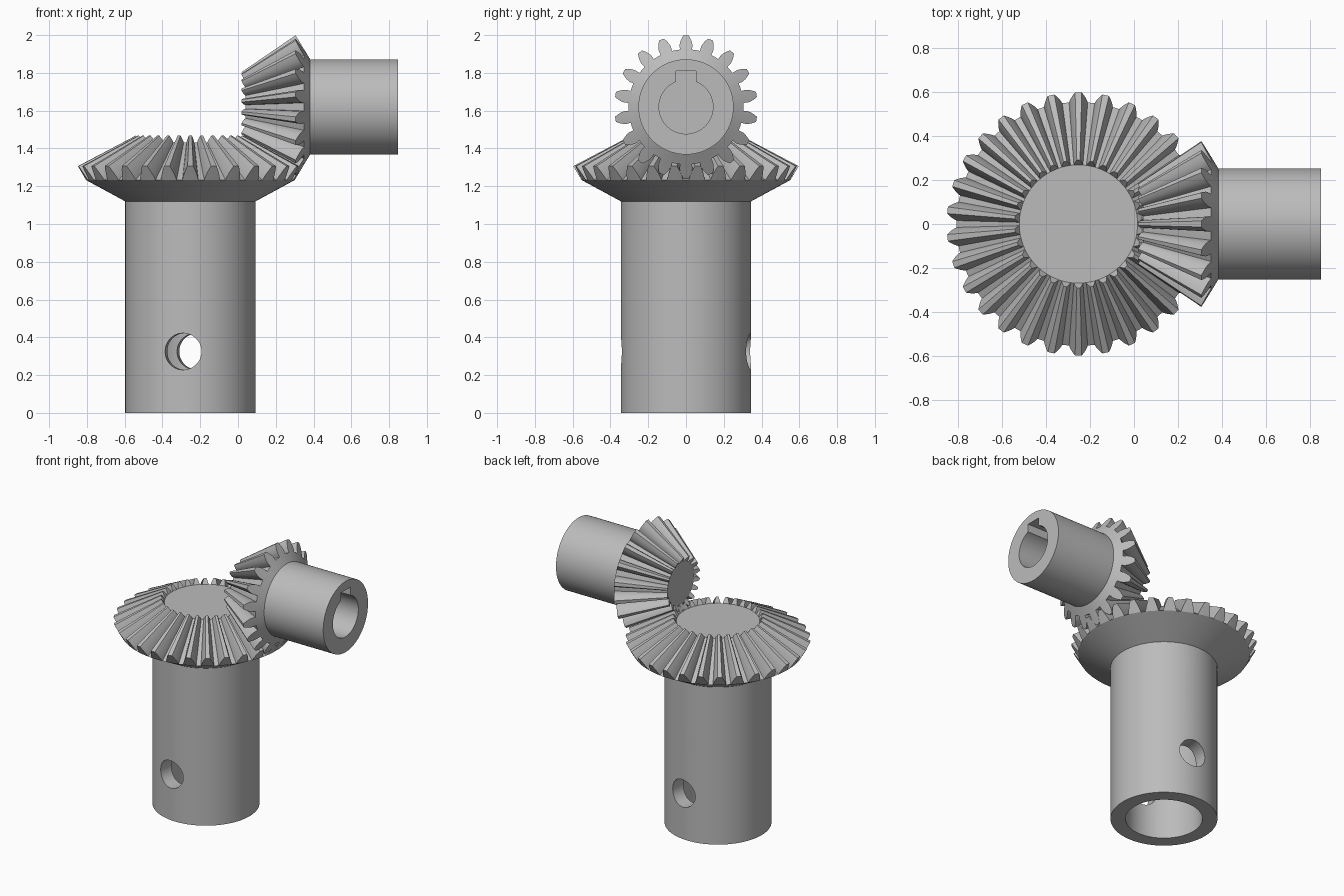
import bpy, bmesh, math
from mathutils import Matrix

if "Cube" in bpy.data.objects:
    bpy.data.objects.remove(bpy.data.objects["Cube"], do_unlink=True)

# One plain grey metal
steel = bpy.data.materials.new("grey_steel")
steel.use_nodes = True
grey = (0.5, 0.5, 0.5, 1)
steel.diffuse_color = grey
steel.node_tree.nodes["Principled BSDF"].inputs["Base Color"].default_value = grey

CONE = 0.673                      # outer cone distance
INNER = 0.4855                    # inner end of teeth as a fraction of it
TEETH_BIG, TEETH_SMALL = 30, 18
PRESSURE = math.radians(20)


def add_object(name, bm, matrix):
    mesh = bpy.data.meshes.new(name)
    bmesh.ops.recalc_face_normals(bm, faces=bm.faces)
    bm.to_mesh(mesh)
    bm.free()
    mesh.materials.append(steel)
    obj = bpy.data.objects.new(name, mesh)
    obj.matrix_world = matrix
    bpy.context.collection.objects.link(obj)
    return obj


def smooth(obj):
    bpy.ops.object.select_all(action="DESELECT")
    obj.select_set(True)
    bpy.context.view_layer.objects.active = obj
    bpy.ops.object.shade_smooth_by_angle(angle=math.radians(28))


def involute(a):
    return math.tan(a) - a


def bevel_gear(name, teeth, mate, hub_radius, hub_drop, phase, matrix):
    """Straight bevel gear, cone apex at the origin, opening towards -z."""
    cone = math.atan2(teeth, mate)
    sin, cos = math.sin(cone), math.cos(cone)
    module = 2 * CONE * sin / teeth
    virtual = teeth / cos
    pitch = virtual * module / 2
    base = pitch * math.cos(PRESSURE)

    def station(h):
        # radius and drop on the back cone at height h above the pitch line
        return CONE * sin + h * cos, CONE * cos - h * sin

    def half_angle(h):
        r = pitch + h
        a = math.acos(min(1, base / r))
        spread = math.pi / (2 * virtual) + involute(PRESSURE) - involute(a)
        return spread * r / station(h)[0]

    root = -1.25 * module
    heights = [module * k for k in (-1.25, -0.9, -0.5, 0, 0.4, 0.75, 1)]
    tooth = [(h, -half_angle(h)) for h in heights]
    tooth += [(h, -a) for h, a in reversed(tooth)]
    step = 2 * math.pi / teeth
    tooth.append((root, step / 2))          # middle of the gap
    outline = [(h, a + phase + i * step) for i in range(teeth) for h, a in tooth]

    bm = bmesh.new()

    def ring(place):
        verts = []
        for h, a in outline:
            r, drop = place(h)
            verts.append(bm.verts.new((r * math.cos(a), r * math.sin(a), -drop)))
        return verts

    def inner(h):
        r, drop = station(h)
        return r * INNER, drop * INNER

    rings = [ring(lambda h: inner(root)), ring(inner), ring(station),
             ring(lambda h: station(root)), ring(lambda h: (hub_radius, hub_drop))]
    n = len(outline)
    for a, b in zip(rings, rings[1:]):
        for i in range(n):
            j = (i + 1) % n
            bm.faces.new((a[i], a[j], b[j], b[i]))
    bm.faces.new(rings[0])
    bm.faces.new(rings[-1])
    bmesh.ops.remove_doubles(bm, verts=bm.verts, dist=1e-5)
    obj = add_object(name, bm, matrix)
    smooth(obj)
    return obj


def cylinder(name, radius, length, matrix):
    bm = bmesh.new()
    bmesh.ops.create_cone(bm, cap_ends=True, segments=96, radius1=radius,
                          radius2=radius, depth=length)
    return add_object(name, bm, matrix)


def box(name, size, matrix):
    bm = bmesh.new()
    bmesh.ops.create_cube(bm, size=1)
    bmesh.ops.scale(bm, vec=size, verts=bm.verts)
    return add_object(name, bm, matrix)


def cut(target, cutters):
    bpy.context.view_layer.objects.active = target
    for cutter in cutters:
        cutter.hide_render = True
        mod = target.modifiers.new("cut", "BOOLEAN")
        mod.operation = "DIFFERENCE"
        mod.solver = "EXACT"
        mod.object = cutter
        bpy.ops.object.modifier_apply(modifier=mod.name)
        bpy.data.objects.remove(cutter, do_unlink=True)
    smooth(target)


move = Matrix.Translation
AXIS_X, AXIS_Z = -0.252, 1.62
apex = move((AXIS_X, 0, AXIS_Z))
sideways = apex @ Matrix.Rotation(-math.pi / 2, 4, "Y")

# Large gear on the upright shaft, small gear on the level one
SHAFT_TOP = 1.12
HUB_START, HUB_END = 0.634, 1.099        # distances from the apex
bevel_gear("large_gear", TEETH_BIG, TEETH_SMALL, 0.345, AXIS_Z - SHAFT_TOP,
           math.pi / 2, apex)
bevel_gear("small_gear", TEETH_SMALL, TEETH_BIG, 0.252, HUB_START, 0, sideways)

# Upright hollow shaft with a slanted cross-pin hole
shaft = cylinder("upright_shaft", 0.345, SHAFT_TOP, move((AXIS_X, 0, SHAFT_TOP / 2)))
bore = cylinder("shaft_bore", 0.248, 2, move((AXIS_X, 0, 0.5)))
pin = cylinder("pin_hole", 0.097, 1, move((AXIS_X, 0, 0.325))
               @ Matrix.Rotation(math.radians(-6.5), 4, "Z")
               @ Matrix.Rotation(math.pi / 2, 4, "X"))
cut(shaft, [bore, pin])

# Level hub with a keyed bore
middle = sideways @ move((0, 0, -(HUB_START + HUB_END) / 2))
hub = cylinder("small_hub", 0.252, HUB_END - HUB_START, middle)
hub_bore = cylinder("hub_bore", 0.143, 1, middle)
keyway = box("keyway", (0.19, 0.106, 1), middle @ move((0.095, 0, 0)))
cut(hub, [hub_bore, keyway])
